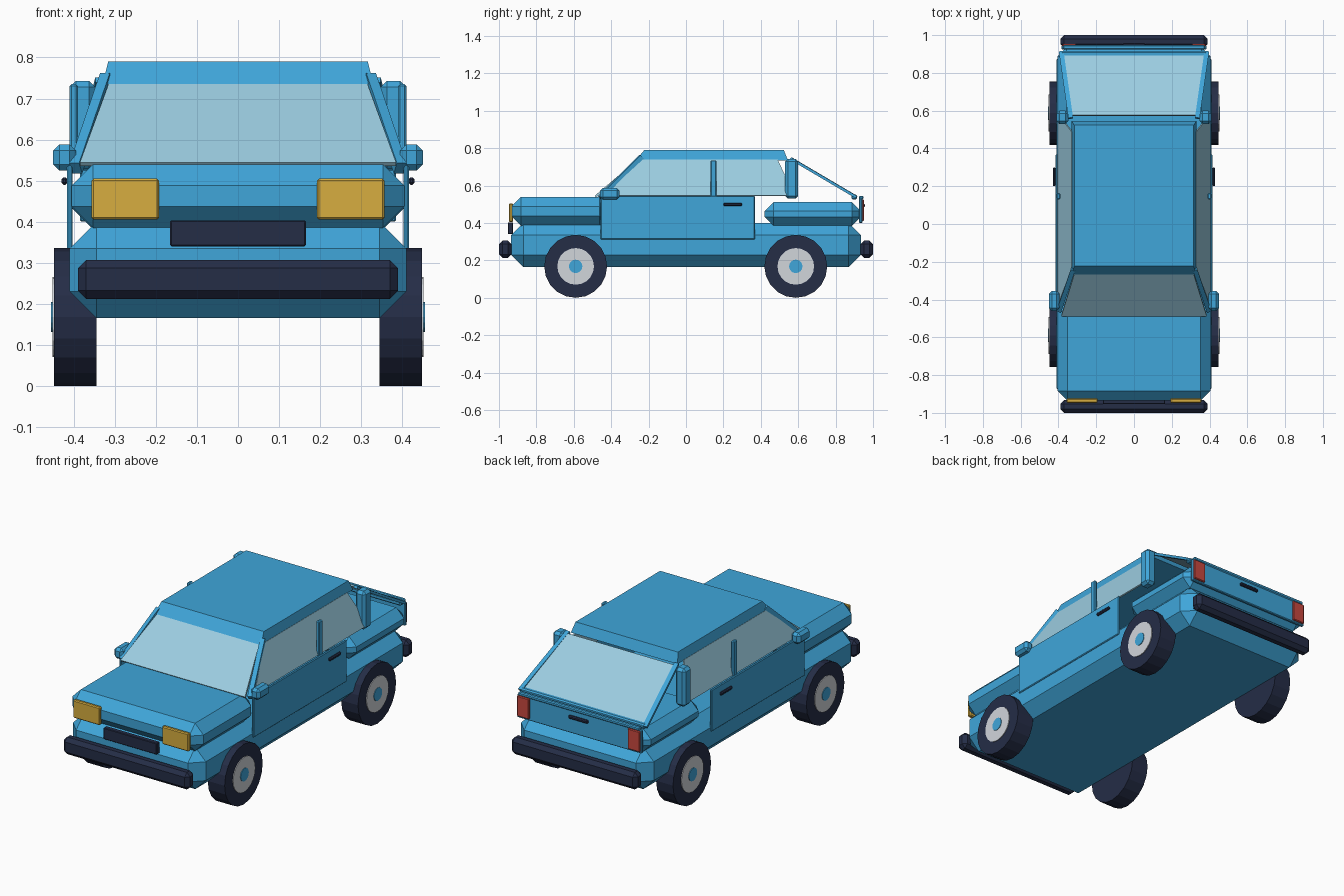
import bpy, bmesh, math
from mathutils import Vector, Matrix

if "Cube" in bpy.data.objects:
    bpy.data.objects.remove(bpy.data.objects["Cube"])


def material(name, rgb):
    m = bpy.data.materials.new(name)
    m.use_nodes = True
    m.diffuse_color = (*rgb, 1)
    m.node_tree.nodes["Principled BSDF"].inputs["Base Color"].default_value = (*rgb, 1)
    return m


BLUE = material("blue paint", (0.05, 0.38, 0.70))
GLASS = material("pale glass", (0.33, 0.61, 0.75))
DARK = material("dark rubber", (0.018, 0.026, 0.062))
GREY = material("light grey hub", (0.64, 0.67, 0.71))
AMBER = material("amber lamp", (0.68, 0.42, 0.05))
RED = material("red lamp", (0.58, 0.065, 0.05))


def finish(name, bm, mat):
    bmesh.ops.recalc_face_normals(bm, faces=bm.faces[:])
    mesh = bpy.data.meshes.new(name)
    bm.to_mesh(mesh)
    bm.free()
    mesh.materials.append(mat)
    obj = bpy.data.objects.new(name, mesh)
    bpy.context.collection.objects.link(obj)
    return obj


def box(name, xs, ys, zs, mat, bevel=0.0, taper=None):
    """Box from ranges; taper = x, front y and back y insets of the top."""
    bm = bmesh.new()
    bmesh.ops.create_cube(bm, size=1)
    for v in bm.verts:
        top = v.co.z > 0
        tx, tf, tb = taper if taper and top else (0, 0, 0)
        x = xs[1] - tx if v.co.x > 0 else xs[0] + tx
        y = ys[1] - tb if v.co.y > 0 else ys[0] + tf
        v.co = (x, y, zs[1] if top else zs[0])
    if bevel:
        bmesh.ops.bevel(bm, geom=bm.edges[:], offset=bevel, segments=1,
                        affect='EDGES', profile=0.5)
    return finish(name, bm, mat)


def side_box(name, xs, ys, zs, mat, bevel=0.0):
    """A box on each side of the car."""
    for side, s in (("left", 1), ("right", -1)):
        box(f"{side}_{name}", sorted(s * x for x in xs), ys, zs, mat, bevel)


def panel(name, corners, thickness, mat):
    """Flat sheet given thickness about its middle."""
    pts = [Vector(c) for c in corners]
    n = (pts[1] - pts[0]).cross(pts[2] - pts[0]).normalized() * thickness / 2
    bm = bmesh.new()
    a = [bm.verts.new(p + n) for p in pts]
    b = [bm.verts.new(p - n) for p in pts]
    bm.faces.new(a)
    bm.faces.new(b[::-1])
    for i in range(len(pts)):
        j = (i + 1) % len(pts)
        bm.faces.new((a[i], b[i], b[j], a[j]))
    return finish(name, bm, mat)


def bar(name, start, end, width, depth, mat):
    """Straight strut between two points."""
    p, q = Vector(start), Vector(end)
    d = q - p
    bm = bmesh.new()
    bmesh.ops.create_cube(bm, size=1)
    bm.transform(Matrix.Translation((p + q) / 2)
                 @ d.to_track_quat('Z', 'X').to_matrix().to_4x4()
                 @ Matrix.Diagonal((depth, width, d.length, 1)))
    return finish(name, bm, mat)


def disc(name, x, y, z, radius, width, sides, mat, bevel=0.0):
    """Cylinder lying along x."""
    bm = bmesh.new()
    bmesh.ops.create_cone(bm, cap_ends=True, segments=sides, radius1=radius,
                          radius2=radius, depth=width)
    bm.transform(Matrix.Translation((x, y, z)) @ Matrix.Rotation(math.pi / 2, 4, 'Y'))
    return finish(name, bm, mat)


# Body shell
box("lower_body", (-0.41, 0.41), (-0.935, 0.935), (0.165, 0.40), BLUE, 0.065)
box("hood", (-0.405, 0.405), (-0.935, -0.41), (0.385, 0.54), BLUE, 0.052)
box("rear_deck", (-0.405, 0.405), (0.42, 0.935), (0.385, 0.512), BLUE, 0.048)
box("roof", (-0.33, 0.33), (-0.268, 0.545), (0.735, 0.79), BLUE, taper=(0.014, 0.045, 0.022))

# Doors, mirrors and upright pillars
side_box("door", (0.403, 0.416), (-0.457, 0.368), (0.312, 0.545), BLUE, 0.004)
side_box("door_handle", (0.415, 0.43), (0.2, 0.3), (0.49, 0.508), DARK, 0.005)
side_box("mirror", (0.395, 0.45), (-0.46, -0.355), (0.525, 0.588), BLUE, 0.015)
side_box("middle_pillar", (0.39, 0.41), (0.13, 0.163), (0.54, 0.735), BLUE, 0.005)
side_box("rear_pillar", (0.348, 0.41), (0.53, 0.60), (0.53, 0.743), BLUE, 0.015)

# Glass
panel("windscreen", [(-0.385, -0.485, 0.54), (0.385, -0.485, 0.54),
                     (0.312, -0.25, 0.74), (-0.312, -0.25, 0.74)], 0.012, GLASS)
panel("rear_window", [(-0.372, 0.905, 0.54), (0.372, 0.905, 0.54),
                      (0.325, 0.575, 0.74), (-0.325, 0.575, 0.74)], 0.008, GLASS)
for side, s in (("left", 1), ("right", -1)):
    panel(f"{side}_side_window", [(s * 0.4, -0.43, 0.545), (s * 0.4, 0.58, 0.545),
                                  (s * 0.328, 0.49, 0.738), (s * 0.328, -0.24, 0.738)],
          0.008, GLASS)
    # Sloping struts beside the front and rear glass
    bar(f"{side}_windscreen_pillar", (s * 0.395, -0.455, 0.53), (s * 0.32, -0.235, 0.75),
        0.025, 0.035, BLUE)
    bar(f"{side}_rear_strut", (s * 0.385, 0.912, 0.538), (s * 0.335, 0.56, 0.745),
        0.025, 0.014, BLUE)

# Tailgate with lamps and handle
box("tailgate", (-0.385, 0.385), (0.925, 0.943), (0.40, 0.53), BLUE, 0.004)
box("tailgate_rim", (-0.385, 0.385), (0.885, 0.915), (0.525, 0.552), BLUE, 0.007)
box("tailgate_lip", (-0.375, 0.375), (0.925, 0.948), (0.525, 0.545), BLUE, 0.005)
box("tailgate_handle", (-0.06, 0.06), (0.94, 0.957), (0.484, 0.502), DARK, 0.005)
side_box("tail_lamp", (0.305, 0.38), (0.93, 0.952), (0.41, 0.525), RED, 0.004)

# Nose details and bumpers
side_box("headlamp", (0.192, 0.357), (-0.947, -0.925), (0.405, 0.505), AMBER, 0.005)
box("number_plate", (-0.165, 0.165), (-0.953, -0.925), (0.34, 0.403), DARK, 0.003)
for name, ys in (("front", (-1.0, -0.933)), ("rear", (0.933, 1.0))):
    box(f"{name}_bumper", (-0.39, 0.39), ys, (0.212, 0.307), DARK, 0.02)

# Wheels
for end, y in (("front", -0.59), ("rear", 0.587)):
    for side, s in (("left", 1), ("right", -1)):
        disc(f"{end}_{side}_tyre", s * 0.396, y, 0.168, 0.168, 0.104, 20, DARK)
        disc(f"{end}_{side}_hub", s * 0.44, y, 0.168, 0.098, 0.024, 20, GREY)
        disc(f"{end}_{side}_hub_cap", s * 0.445, y, 0.168, 0.036, 0.02, 16, BLUE)
